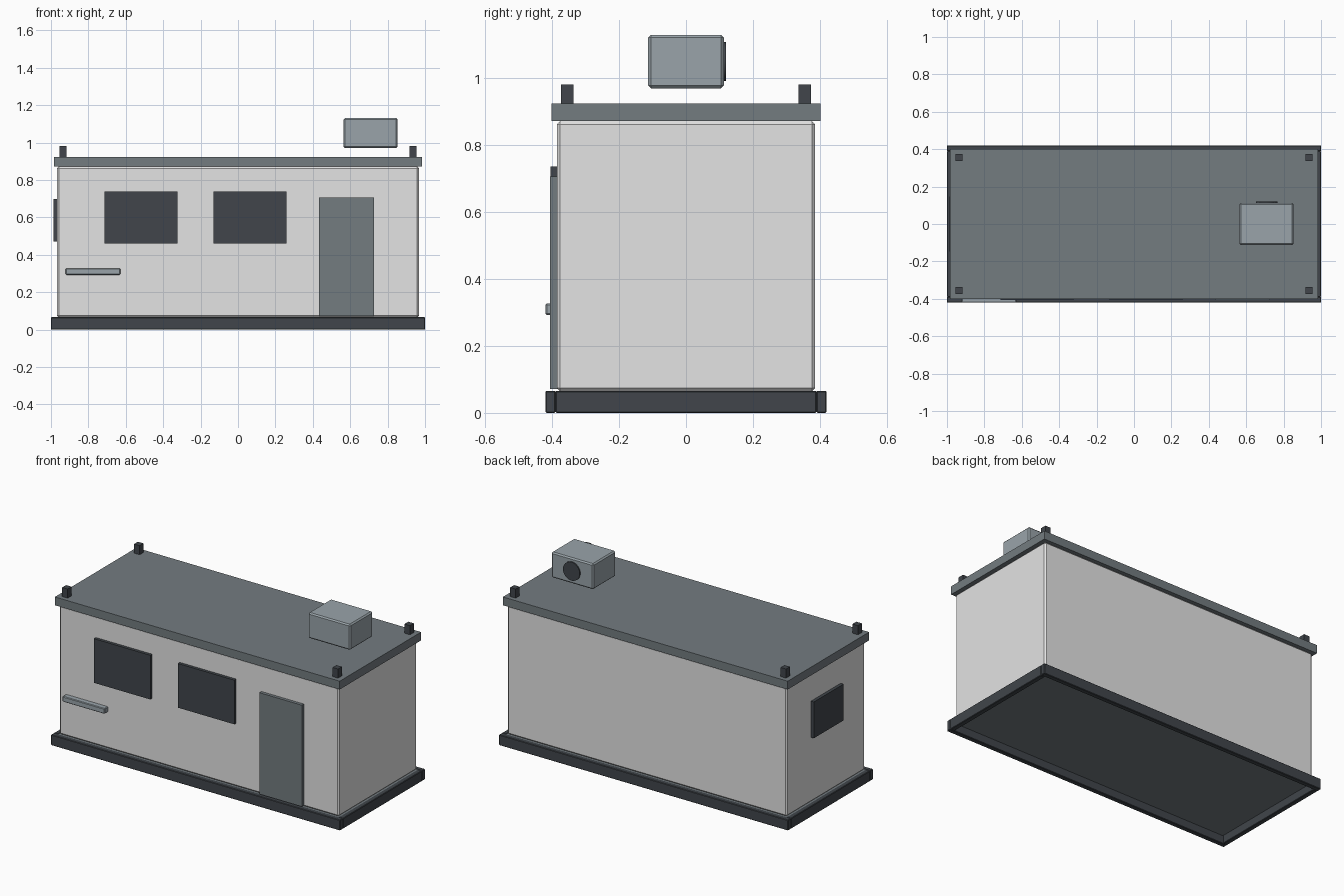
import bpy
import math

default_cube = bpy.data.objects.get("Cube")
if default_cube:
    bpy.data.objects.remove(default_cube, do_unlink=True)


def make_material(name, r, g, b):
    mat = bpy.data.materials.new(name)
    mat.use_nodes = True
    mat.diffuse_color = (r, g, b, 1)
    mat.node_tree.nodes["Principled BSDF"].inputs["Base Color"].default_value = (r, g, b, 1)
    return mat


wall_grey = make_material("wall light grey", 0.77, 0.77, 0.77)
slate = make_material("slate grey", 0.172, 0.2, 0.216)
steel = make_material("pale steel", 0.32, 0.37, 0.4)
charcoal = make_material("charcoal", 0.052, 0.06, 0.07)


def box(name, x, y, z, mat, chamfer=0.0):
    """Flat-shaded box from (min, max) ranges, with an optional chamfer."""
    ranges = (x, y, z)
    bpy.ops.mesh.primitive_cube_add(size=1, location=[(a + b) / 2 for a, b in ranges])
    obj = bpy.context.object
    obj.name = name
    obj.scale = [b - a for a, b in ranges]
    bpy.ops.object.transform_apply(location=False, rotation=False, scale=True)
    obj.data.materials.append(mat)
    if chamfer:
        mod = obj.modifiers.new("edge chamfer", "BEVEL")
        mod.width = chamfer
        mod.segments = 1


# Base: raised floor plate inside a frame of rails, open underneath
box("floor_plate", (-0.975, 0.975), (-0.395, 0.395), (0.05, 0.064), slate)
for side, label in ((-1, "front"), (1, "back")):
    y = sorted((side * 0.39, side * 0.42))
    box(label + "_base_rail", (-1, 1), y, (0, 0.066), charcoal, 0.003)
for side, label in ((-1, "right"), (1, "left")):
    x = sorted((side * 0.97, side))
    box(label + "_base_rail", x, (-0.39, 0.39), (0, 0.066), charcoal, 0.003)

# Cabin body and roof
box("cabin_walls", (-0.967, 0.967), (-0.386, 0.386), (0.064, 0.872), wall_grey, 0.01)
box("roof", (-0.985, 0.985), (-0.402, 0.402), (0.872, 0.924), slate)

# Lifting posts at the roof corners
for sx in (-1, 1):
    for sy in (-1, 1):
        x, y = sx * 0.935, sy * 0.355
        box("roof_corner_post", (x - 0.019, x + 0.019), (y - 0.019, y + 0.019),
            (0.92, 0.981), charcoal)

# Windows, door and shelf
for left_edge in (-0.713, -0.132):
    box("front_window", (left_edge, left_edge + 0.39), (-0.405, -0.38),
        (0.461, 0.737), charcoal)
box("end_window", (-0.987, -0.96), (-0.146, 0.146), (0.47, 0.697), charcoal)
box("door", (0.432, 0.726), (-0.406, -0.38), (0.072, 0.706), slate)
box("front_shelf", (-0.921, -0.629), (-0.42, -0.38), (0.293, 0.327), steel, 0.004)

# Raised air unit with a fan on its back
box("air_unit", (0.563, 0.854), (-0.113, 0.113), (0.97, 1.13), steel, 0.008)
bpy.ops.mesh.primitive_cylinder_add(vertices=24, radius=0.058, depth=0.02,
                                    location=(0.709, 0.11, 1.05),
                                    rotation=(math.pi / 2, 0, 0))
fan = bpy.context.object
fan.name = "air_unit_fan"
fan.data.materials.append(charcoal)
bpy.ops.object.shade_smooth_by_angle(angle=math.radians(30))
